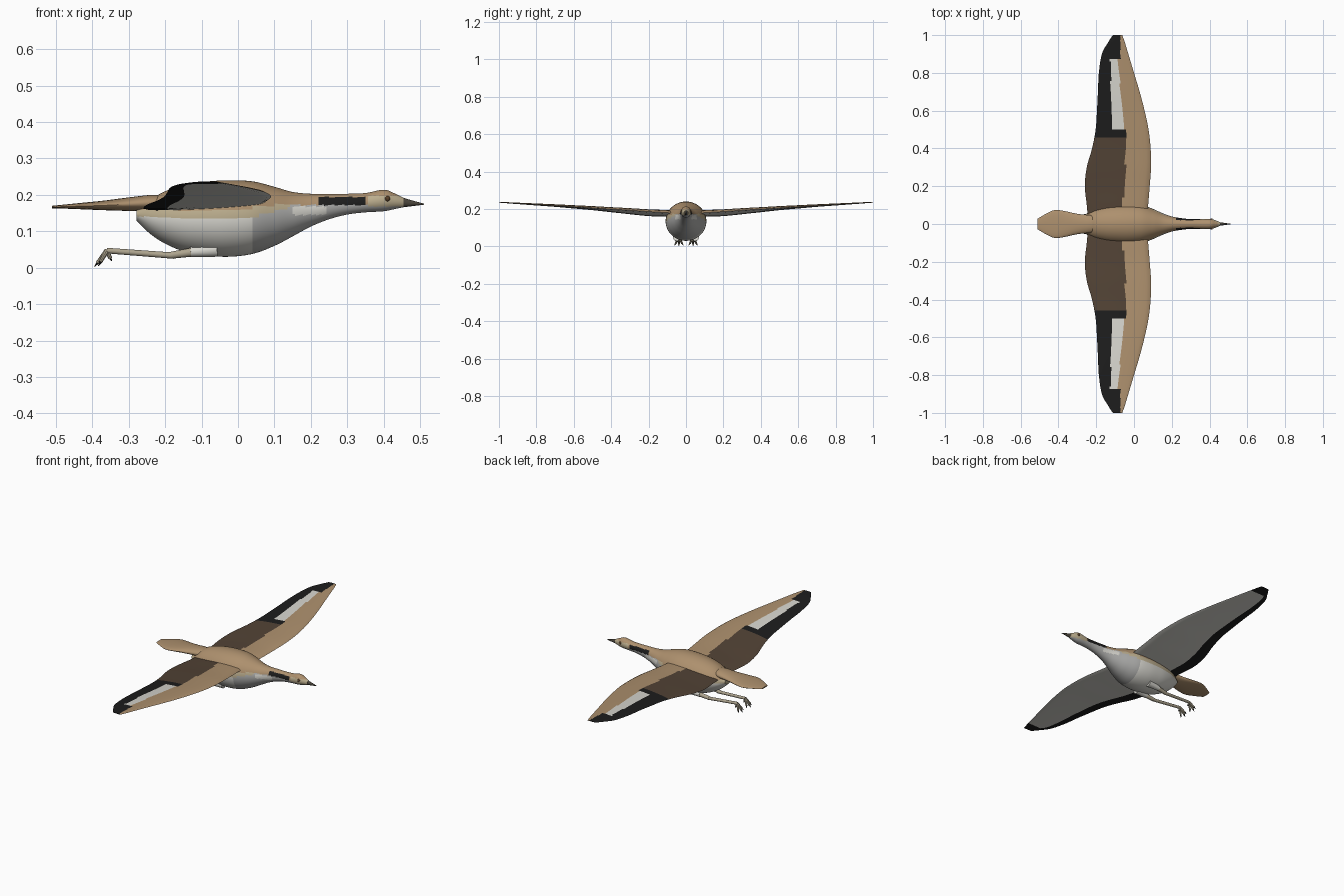
import bpy, bmesh, math
from mathutils import Vector

if "Cube" in bpy.data.objects:
    bpy.data.objects.remove(bpy.data.objects["Cube"])

COLOURS = {
    "tan": (0.42, 0.28, 0.155), "dark_brown": (0.085, 0.056, 0.036),
    "black": (0.012, 0.012, 0.012), "white": (0.68, 0.67, 0.62),
    "grey": (0.42, 0.42, 0.41), "beige": (0.50, 0.42, 0.27),
    "leg_beige": (0.42, 0.37, 0.27), "bill_dark": (0.07, 0.06, 0.045),
    "eye_brown": (0.10, 0.05, 0.02),
}
NAMES = list(COLOURS)
MATS = []
for n in NAMES:
    m = bpy.data.materials.new(n)
    m.diffuse_color = (*COLOURS[n], 1)
    m.use_nodes = True
    m.node_tree.nodes["Principled BSDF"].inputs["Base Color"].default_value = m.diffuse_color
    MATS.append(m)


def smooth_rows(rows, steps):
    """Catmull-Rom interpolation through table rows."""
    out = []
    for i in range(len(rows) - 1):
        p0, p1 = rows[max(i - 1, 0)], rows[i]
        p2, p3 = rows[i + 1], rows[min(i + 2, len(rows) - 1)]
        for s in range(steps):
            t = s / steps
            out.append([b + 0.5 * t * (c - a + t * (2*a - 5*b + 4*c - d + t * (3*(b - c) + d - a)))
                        for a, b, c, d in zip(p0, p1, p2, p3)])
    out.append(list(rows[-1]))
    return out


def finish(name, bm, colour, angle=40):
    """Turn a bmesh into an object; colour is a name or a rule(centre, normal)."""
    bmesh.ops.recalc_face_normals(bm, faces=bm.faces)
    bm.normal_update()
    me = bpy.data.meshes.new(name)
    used = []
    for f in bm.faces:
        c = colour if isinstance(colour, str) else colour(f.calc_center_median(), f.normal)
        if c not in used:
            used.append(c)
            me.materials.append(MATS[NAMES.index(c)])
        f.material_index = used.index(c)
    bm.to_mesh(me)
    bm.free()
    ob = bpy.data.objects.new(name, me)
    bpy.context.collection.objects.link(ob)
    bpy.ops.object.select_all(action='DESELECT')
    ob.select_set(True)
    bpy.context.view_layer.objects.active = ob
    bpy.ops.object.shade_smooth_by_angle(angle=math.radians(angle))
    return ob


def loft(name, rings, colour, angle=40):
    bm = bmesh.new()
    vs = [[bm.verts.new(p) for p in r] for r in rings]
    n = len(vs[0])
    for a, b in zip(vs, vs[1:]):
        for i in range(n):
            bm.faces.new((a[i], a[(i + 1) % n], b[(i + 1) % n], b[i]))
    bm.faces.new(vs[0])
    bm.faces.new(vs[-1])
    return finish(name, bm, colour, angle)


def oval_rings(rows, sides):
    """Rows are x, bottom z, top z, half width."""
    rings = []
    for x, zb, zt, w in rows:
        rings.append([(x, w * math.cos(a), (zb + zt) / 2 + (zt - zb) / 2 * math.sin(a))
                      for a in (2 * math.pi * i / sides for i in range(sides))])
    return rings


def rod(name, a, b, r1, r2, colour, sides=10):
    a, b = Vector(a), Vector(b)
    q = (b - a).to_track_quat('Z', 'Y')
    rings = [[p + q @ Vector((r * math.cos(t), r * math.sin(t), 0))
              for t in (2 * math.pi * i / sides for i in range(sides))]
             for p, r in ((a, r1), (b, r2))]
    return loft(name, rings, colour)


# Body, neck and head in one loft
BODY = [(-0.278, .128, .163, .035), (-0.24, .092, .187, .062), (-0.2, .066, .210, .082),
        (-0.15, .045, .226, .097), (-0.1, .035, .235, .105), (-0.03, .030, .240, .109),
        (0.04, .038, .237, .102), (0.1, .060, .222, .080), (0.15, .086, .208, .058),
        (0.2, .113, .203, .040), (0.25, .133, .203, .031), (0.3, .146, .203, .026),
        (0.35, .152, .205, .026), (0.4, .155, .214, .027), (0.43, .161, .204, .020),
        (0.455, .166, .192, .010)]


def body_colour(c, n):
    x, z = c.x, c.z
    if 0.22 < x < 0.35 and 0.172 < z < 0.194:
        return "black"                      # neck stripe
    if 0.15 < x < 0.24 and 0.145 < z < 0.168:
        return "white"                      # throat patch
    if x > 0.36:                            # head
        return "tan" if z > 0.197 else "beige" if z > 0.168 else "grey"
    if x < 0.04:                            # belly and flank
        return "white" if z < 0.14 else "beige" if z < 0.16 else "tan"
    if x < 0.14:                            # breast
        return "grey" if z < 0.14 + (x - 0.04) * 0.25 else "beige" if z < 0.172 else "tan"
    return "grey" if z < 0.172 else "tan"


loft("body", oval_rings(smooth_rows(BODY, 7), 56), body_colour)

# Bill
loft("bill", oval_rings([(0.44, .164, .197, .011), (0.47, .168, .187, .007),
                         (0.51, .173, .176, .0015)], 12), "bill_dark")

# Tail
TAIL = [(-0.51, .163, .170, .028), (-0.47, .162, .174, .052), (-0.42, .160, .179, .074),
        (-0.37, .158, .184, .069), (-0.3, .156, .193, .054), (-0.235, .156, .200, .047),
        (-0.2, .160, .197, .040)]
loft("tail", oval_rings(smooth_rows(TAIL, 4), 28), "tan")

# Wings: y, trailing x, leading x, trailing z, leading z, thickness
WING = [(.04, -.245, .070, .158, .176, .040), (.1, -.25, .075, .160, .180, .040),
        (.2, -.26, .083, .163, .186, .037), (.3, -.25, .090, .173, .193, .034),
        (.4, -.222, .088, .184, .199, .030), (.5, -.203, .077, .195, .206, .025),
        (.6, -.196, .056, .204, .212, .021), (.7, -.191, .030, .213, .218, .017),
        (.8, -.186, .000, .220, .224, .013), (.9, -.170, -.030, .227, .230, .009),
        (.96, -.138, -.048, .232, .233, .007), (1.0, -.112, -.062, .235, .235, .003)]
SPAN = smooth_rows(WING, 7)


def wing_colour(c, n):
    y, x = abs(c.y), c.x
    row = min(SPAN, key=lambda r: abs(r[0] - y))
    if n.z < 0:                             # underside
        part = (x - row[1]) / (row[2] - row[1])
        return "black" if part < 0.2 or y > 0.94 else "white"
    if y < 0.45:
        return "dark_brown" if x < -0.065 + 0.06 * y else "tan"
    if y < 0.5:
        return "black" if x < -0.045 else "tan"
    edge = -0.05 - 0.1 * (y - 0.5)
    if y < 0.87 and -0.115 - 0.03 * (y - 0.5) < x < edge:
        return "white"                      # pale wing panel
    return "black" if x < (edge if y < 0.87 else -0.072) else "tan"


def wing_ring(row, side):
    y, xt, xl, zt, zl, th = row
    pts, n = [], 26
    for i in range(2 * n):
        u = i / n if i <= n else 2 - i / n            # out along the top, back below
        h = th * 1.9 * math.sqrt(max(0, 1 - u)) * u ** 0.75
        h *= 0.62 if i <= n else -0.25
        pts.append((xt + (xl - xt) * u, side * y, zt + (zl - zt) * u + h + (0.0006 if 0 < i <= n else 0)))
    return pts


for side, label in ((-1, "right"), (1, "left")):
    loft(label + "_wing", [wing_ring(r, side) for r in SPAN], wing_colour, 60)

    # Eye
    for part, r, dy, col in (("iris", .008, .0235, "eye_brown"), ("pupil", .005, .0265, "black")):
        bm = bmesh.new()
        bmesh.ops.create_uvsphere(bm, u_segments=14, v_segments=8, radius=r)
        bmesh.ops.translate(bm, verts=bm.verts, vec=(0.41, side * (dy - 0.002), 0.189))
        finish(label + "_eye_" + part, bm, col)

    # Leg trailing backwards
    knee, ankle = (-0.185, side * .048, .034), (-0.36, side * .038, .047)
    rod(label + "_thigh", (-0.058, side * .050, .050), (-0.13, side * .052, .043), .021, .014, "white")
    rod(label + "_lower_thigh", (-0.11, side * .052, .045), knee, .0135, .010, "leg_beige")
    rod(label + "_shank", (-0.175, side * .048, .033), ankle, .009, .008, "leg_beige")

    # Foot: three long toes and one short hind toe, each with a claw
    for k, (dx, dy, dz) in enumerate(((-.026, 0, -.034), (-.018, .018, -.032),
                                      (-.018, -.018, -.032), (.010, 0, -.022))):
        a, d = Vector(ankle), Vector((dx, dy, dz))
        rod(f"{label}_toe_{k}", a, a + d, .007, .005, "leg_beige", 8)
        rod(f"{label}_claw_{k}", a + d * 0.95, a + d * 1.3, .0045, .001, "black", 6)
